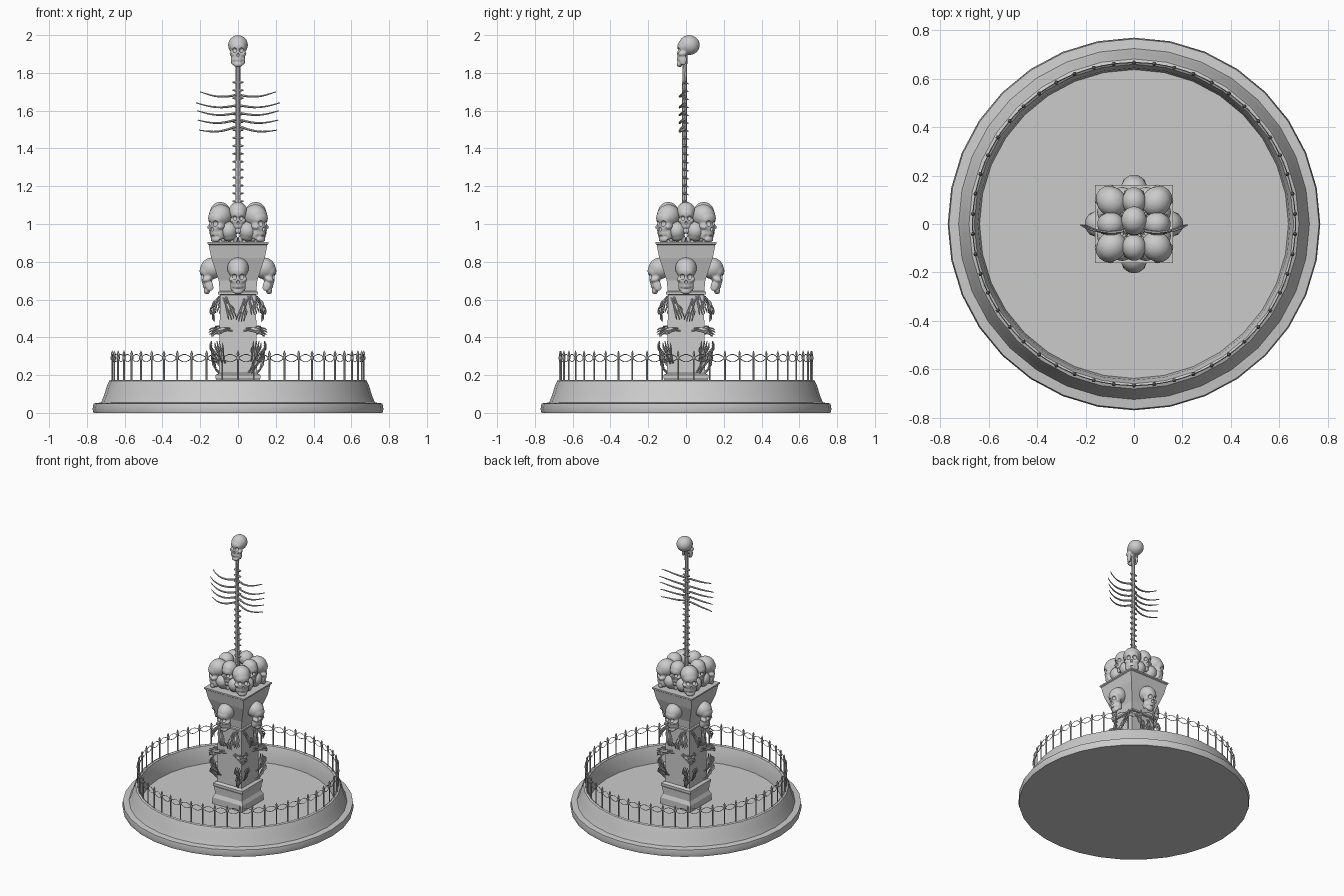
import bpy, bmesh, math
from mathutils import Matrix, Vector

if "Cube" in bpy.data.objects:
    bpy.data.objects.remove(bpy.data.objects["Cube"])

R, T = Matrix.Rotation, Matrix.Translation
pi = math.pi


def add(name, mesh, matrix=Matrix()):
    ob = bpy.data.objects.new(name, mesh)
    bpy.context.collection.objects.link(ob)
    ob.matrix_world = matrix
    return ob


def smooth(mesh, angle=40):
    bm = bmesh.new()
    bm.from_mesh(mesh)
    for f in bm.faces:
        f.smooth = True
    for e in bm.edges:
        e.smooth = len(e.link_faces) == 2 and e.calc_face_angle(0) < math.radians(angle)
    bm.to_mesh(mesh)
    bm.free()
    return mesh


def lathe(name, profile, n, turn=0.0):
    """Closed solid from (radius, z) rings, n sides."""
    bm = bmesh.new()
    rings = [[bm.verts.new((r * math.cos(turn + 2 * pi * i / n),
                            r * math.sin(turn + 2 * pi * i / n), z)) for i in range(n)]
             for r, z in profile]
    for a, b in zip(rings, rings[1:]):
        for i in range(n):
            j = (i + 1) % n
            bm.faces.new((a[i], a[j], b[j], b[i]))
    bm.faces.new(rings[0][::-1])
    bm.faces.new(rings[-1])
    me = bpy.data.meshes.new(name)
    bm.to_mesh(me)
    bm.free()
    return me


def baked(ob):
    """Evaluated mesh of a temporary object, which is then removed."""
    dg = bpy.context.evaluated_depsgraph_get()
    me = bpy.data.meshes.new_from_object(ob.evaluated_get(dg))
    bpy.data.objects.remove(ob)
    return me


def tubes(name, paths, res=1):
    """Mesh of several polyline tubes; each path is a list of (x, y, z, radius)."""
    cu = bpy.data.curves.new(name, 'CURVE')
    cu.dimensions = '3D'
    cu.bevel_depth = 1
    cu.bevel_resolution = res
    cu.use_fill_caps = True
    for path in paths:
        sp = cu.splines.new('POLY')
        sp.points.add(len(path) - 1)
        for p, (x, y, z, r) in zip(sp.points, path):
            p.co = (x, y, z, 1)
            p.radius = r
    return smooth(baked(add(name, cu)))


def ellipsoids(name, items):
    bm = bmesh.new()
    for c, s in items:
        bmesh.ops.create_icosphere(bm, subdivisions=3, radius=1,
                                   matrix=T(c) @ Matrix.Diagonal((*s, 1)))
    me = bpy.data.meshes.new(name)
    bm.to_mesh(me)
    bm.free()
    return me


# --- basin and floor
basin = lathe("basin", [(.765, 0), (.77, .02), (.765, .05), (.725, .055), (.71, .09), (.695, .14),
                        (.682, .17), (.67, .175), (.66, .168), (.645, .12), (.638, .05)], 32)
add("basin", smooth(basin, 30))

# --- fence: spiked posts and crossing wires
N, FR = 50, .667
posts, wires = [], []
for i in range(N):
    a = 2 * pi * i / N - pi / 2
    x, y = FR * math.cos(a), FR * math.sin(a)
    posts.append([(x, y, z, r) for z, r in ((.165, .005), (.28, .005), (.285, .009), (.297, .009),
                                            (.302, .005), (.312, .008), (.33, .001))])
    for s in (1, -1):
        path = []
        for k in range(6):
            t = a + 2 * pi * k / 5 / N
            path.append((FR * math.cos(t), FR * math.sin(t),
                         .29 + s * .02 * math.sin(pi * k / 5), .0022))
        wires.append(path)
add("fence_posts", tubes("fence_posts", posts))
add("fence_wires", tubes("fence_wires", wires, 0))

# --- square pillar with flared capital
q = math.sqrt(2)
add("pillar", lathe("pillar", [(r * q, z) for r, z in (
    (.122, .045), (.122, .095), (.11, .12), (.112, .17), (.12, .185), (.12, .2), (.1, .21),
    (.095, .625), (.105, .628), (.105, .64), (.097, .645), (.102, .70), (.142, .82),
    (.155, .89), (.162, .895), (.162, .905))], 4, pi / 4))

# --- skull mesh, one unit tall, face toward -y
body = add("skull_body", ellipsoids("skull_body", [
    ((0, .07, .19), (.31, .33, .31)),                       # cranium
    ((0, -.10, .14), (.25, .20, .22)),                      # forehead
    ((0, -.16, -.10), (.20, .15, .20)),                     # upper jaw
    ((.19, -.15, -.08), (.075, .13, .07)), ((-.19, -.15, -.08), (.075, .13, .07)),
    ((.17, -.12, -.27), (.05, .12, .17)), ((-.17, -.12, -.27), (.05, .12, .17)),
    ((0, -.23, -.41), (.15, .09, .09)),                     # chin
    ((0, -.25, -.25), (.13, .06, .10))]))                   # teeth
rm = body.modifiers.new("fuse", 'REMESH')
rm.mode = 'VOXEL'
rm.voxel_size = .034
holes = add("skull_holes", ellipsoids("skull_holes", [
    ((.115, -.32, .03), (.085, .13, .085)), ((-.115, -.32, .03), (.085, .13, .085)),
    ((0, -.33, -.12), (.045, .08, .065)), ((0, -.33, -.30), (.11, .05, .014))]))
holes.hide_render = True
bo = body.modifiers.new("sockets", 'BOOLEAN')
bo.operation = 'DIFFERENCE'
bo.object = holes
skull = smooth(baked(body), 45)
bpy.data.objects.remove(holes)
skull.name = "skull"


def put_skull(name, loc, yaw, pitch, size, turn=0):
    base = R(turn, 4, 'Z') @ T(loc) @ R(yaw, 4, 'Z') @ R(pitch, 4, 'X')
    add(name, skull, base @ Matrix.Scale(size, 4))


# --- hand mesh: fingers toward -z, curling out toward -y, with forearm stub
bones = [[(-.008, .01, .055, .006), (-.007, -.016, .025, .004), (-.006, -.022, .0, .006)],
         [(.008, .01, .055, .006), (.007, -.016, .025, .004), (.006, -.022, .0, .006)],
         [(0, -.022, .004, .008), (0, -.026, -.015, .011), (0, -.026, -.032, .009)]]
for k in range(4):
    u = (k - 1.5) * .009
    ln = .05 - .005 * abs(k - 1.3)
    bones.append([(u * .6, -.022, 0, .005), (u, -.026, -.032, .005), (u * 1.35, -.034, -.032 - ln * .4, .0042),
                  (u * 1.5, -.030, -.032 - ln * .75, .0038), (u * 1.5, -.02, -.032 - ln, .002)])
bones.append([(.008, -.022, -.006, .005), (.022, -.032, -.022, .0045), (.025, -.034, -.042, .002)])
hand = tubes("hand", bones)

# --- four sides: wall skulls, hands, and skull pile
for s, side in enumerate(("front", "right", "back", "left")):
    turn = s * pi / 2
    put_skull("wall_skull_" + side, (0, -.142, .728), 0, .25, .185, turn)
    for k, (u, z, roll, pitch, d) in enumerate((
            (-.055, .57, -.35, -.1, .10), (.03, .56, .25, -.1, .10), (.07, .585, -.3, -.35, .10),
            (-.075, .43, 1.3, -.5, .10), (.075, .43, -1.3, -.5, .10),
            (-.085, .30, pi - .25, .25, .105), (.085, .31, pi + .25, .25, .105),
            (.085, .25, pi + .5, .1, .105))):
        add("%s_hand_%d" % (side, k), hand, R(turn, 4, 'Z') @ T((u, -d + .004, z))
            @ R(pitch, 4, 'X') @ R(roll, 4, 'Y'))
    put_skull("corner_skull_" + side, (.098, -.098, 1.005), pi / 4, .15, .195, turn)
    put_skull("edge_skull_" + side, (0, -.10, 1.035), 0, .2, .16, turn)
    for sx in (-1, 1):
        put_skull("low_skull_%s_%d" % (side, sx), (sx * .04, -.085, .945), sx * .4, 1.2, .15, turn)

# --- spine
SY = -.008
add("spine", tubes("spine", [[(0, SY, 1.0, .014), (0, SY, 1.75, .012), (0, SY + .004, 1.9, .012)]], 2))
verts, z = [], 1.12
while z < 1.78:
    verts.append([(-.028, SY + .004, z, .004), (-.012, SY, z, .009),
                  (.012, SY, z, .009), (.028, SY + .004, z, .004)])
    verts.append([(0, SY, z, .007), (0, SY + .022, z - .008, .003)])
    z += .042
add("vertebrae", tubes("vertebrae", verts))

# --- ribs, five mirrored pairs
ribs = []
for root, tip, reach in ((1.685, 1.70, .20), (1.63, 1.642, .222), (1.59, 1.60, .217),
                         (1.555, 1.55, .212), (1.52, 1.497, .205)):
    for sx in (-1, 1):
        path = []
        for k in range(9):
            t = k / 8
            path.append((sx * reach * t, SY - .026 * math.sin(pi * min(1, t * 1.05)) ** .7
                         if 0 < t < .95 else SY + .004,
                         root + (tip - root) * t - .018 * math.sin(pi * t),
                         .0065 - .004 * t * t))
        ribs.append(path)
add("ribs", tubes("ribs", ribs))

# --- crowning skull
put_skull("top_skull", (0, .005, 1.915), 0, 0, .17)
